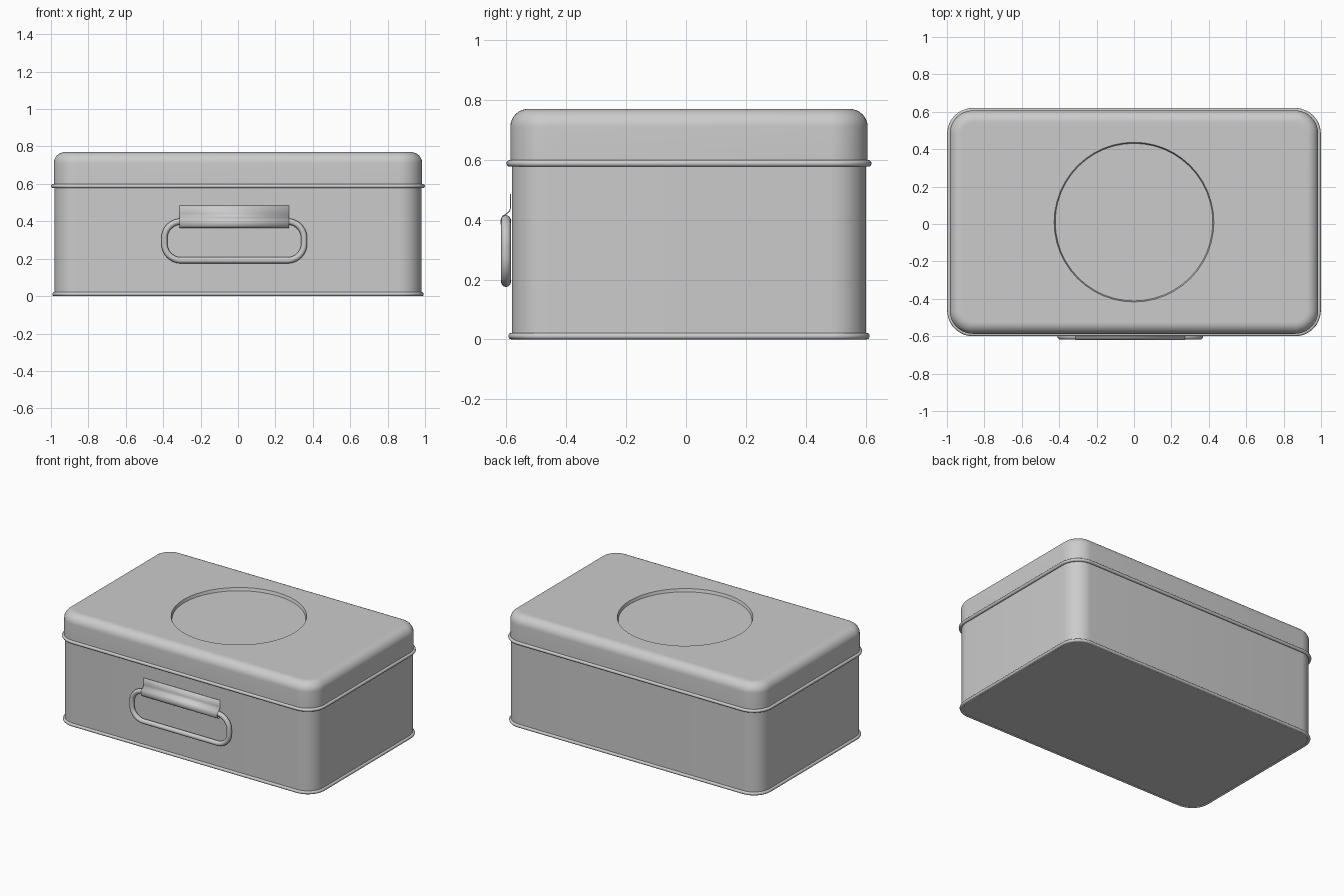
import bpy, bmesh
from math import sin, cos, pi, radians
from mathutils import Matrix

if "Cube" in bpy.data.objects:
    bpy.data.objects.remove(bpy.data.objects["Cube"])

CY = 0.01          # box centre in y (the handle takes up the front margin)
N = 12             # segments per rounded corner


def outline(hx, hy, r, z):
    """Rounded rectangle loop; hx = hy = r gives a circle."""
    pts = []
    for k, (sx, sy) in enumerate([(1, 1), (-1, 1), (-1, -1), (1, -1)]):
        for i in range(N + 1):
            a = (k + i / N) * pi / 2
            pts.append((sx * (hx - r) + r * cos(a), sy * (hy - r) + r * sin(a), z))
    return pts


def finish(name, bm, matrix):
    bmesh.ops.remove_doubles(bm, verts=bm.verts, dist=1e-5)
    bmesh.ops.recalc_face_normals(bm, faces=bm.faces)
    bm.transform(matrix)
    me = bpy.data.meshes.new(name)
    bm.to_mesh(me)
    bm.free()
    ob = bpy.data.objects.new(name, me)
    bpy.context.collection.objects.link(ob)
    bpy.ops.object.select_all(action='DESELECT')
    bpy.context.view_layer.objects.active = ob
    ob.select_set(True)
    bpy.ops.object.shade_smooth_by_angle(angle=radians(35))
    return ob


def loft(name, sections, ring=False, matrix=Matrix.Translation((0, CY, 0))):
    """Skin a list of (hx, hy, r, z) outlines; ring joins last to first, else caps."""
    bm = bmesh.new()
    loops = [[bm.verts.new(p) for p in outline(*s)] for s in sections]
    pairs = list(zip(loops, loops[1:]))
    if ring:
        pairs.append((loops[-1], loops[0]))
    else:
        bm.faces.new(loops[0])
        bm.faces.new(loops[-1])
    for a, b in pairs:
        for i in range(len(a)):
            j = (i + 1) % len(a)
            bm.faces.new((a[i], a[j], b[j], b[i]))
    return finish(name, bm, matrix)


def tube(name, hx, hy, r, z, t, **kw):
    """Round wire of radius t whose outer edge follows the outline."""
    secs = []
    for i in range(16):
        o = t * (cos(i * pi / 8) - 1)
        secs.append((hx + o, hy + o, r + o, z + t * sin(i * pi / 8)))
    return loft(name, secs, ring=True, **kw)


# Body
loft("body", [(0.98, 0.592, 0.12, 0.003), (0.98, 0.592, 0.12, 0.588)])

# Rolled rims at the base and under the lid
tube("base_rim", 0.993, 0.604, 0.132, 0.011, 0.011)
tube("lid_rim", 0.999, 0.61, 0.138, 0.588, 0.011)

# Lid: rounded top edge and round recess
F, TOP = 0.06, 0.77
lid = [(0.985, 0.597, 0.125, 0.588)]
for i in range(9):
    a = i * pi / 16
    o = F * (1 - cos(a))
    lid.append((0.985 - o, 0.597 - o, 0.125 - o, TOP - F + F * sin(a)))
lid += [(0.915, 0.527, 0.055, TOP),
        (0.427, 0.427, 0.427, TOP),
        (0.421, 0.421, 0.421, TOP - 0.02)]
loft("lid", lid)

# Wire handle hanging on the front
HX = -0.02
tube("handle", 0.39, 0.12, 0.105, 0, 0.0165,
     matrix=Matrix.Translation((HX, -0.6015, 0.295)) @ Matrix.Rotation(pi / 2, 4, 'X'))

# Sheet metal bracket curled over the top bar of the handle
prof = [(-0.5865, 0.485), (-0.5865, 0.44), (-0.589, 0.43), (-0.596, 0.423)]
for i in range(13):
    a = radians(100 + i * 17)
    prof.append((-0.601 + 0.0175 * cos(a), 0.392 + 0.0255 * sin(a)))
bm = bmesh.new()
ends = [[bm.verts.new((HX + s * 0.293, y, z)) for y, z in prof] for s in (-1, 1)]
for i in range(len(prof) - 1):
    bm.faces.new((ends[0][i], ends[0][i + 1], ends[1][i + 1], ends[1][i]))
bracket = finish("handle_bracket", bm, Matrix())
mod = bracket.modifiers.new("thickness", 'SOLIDIFY')
mod.thickness = 0.003
mod.offset = 0
